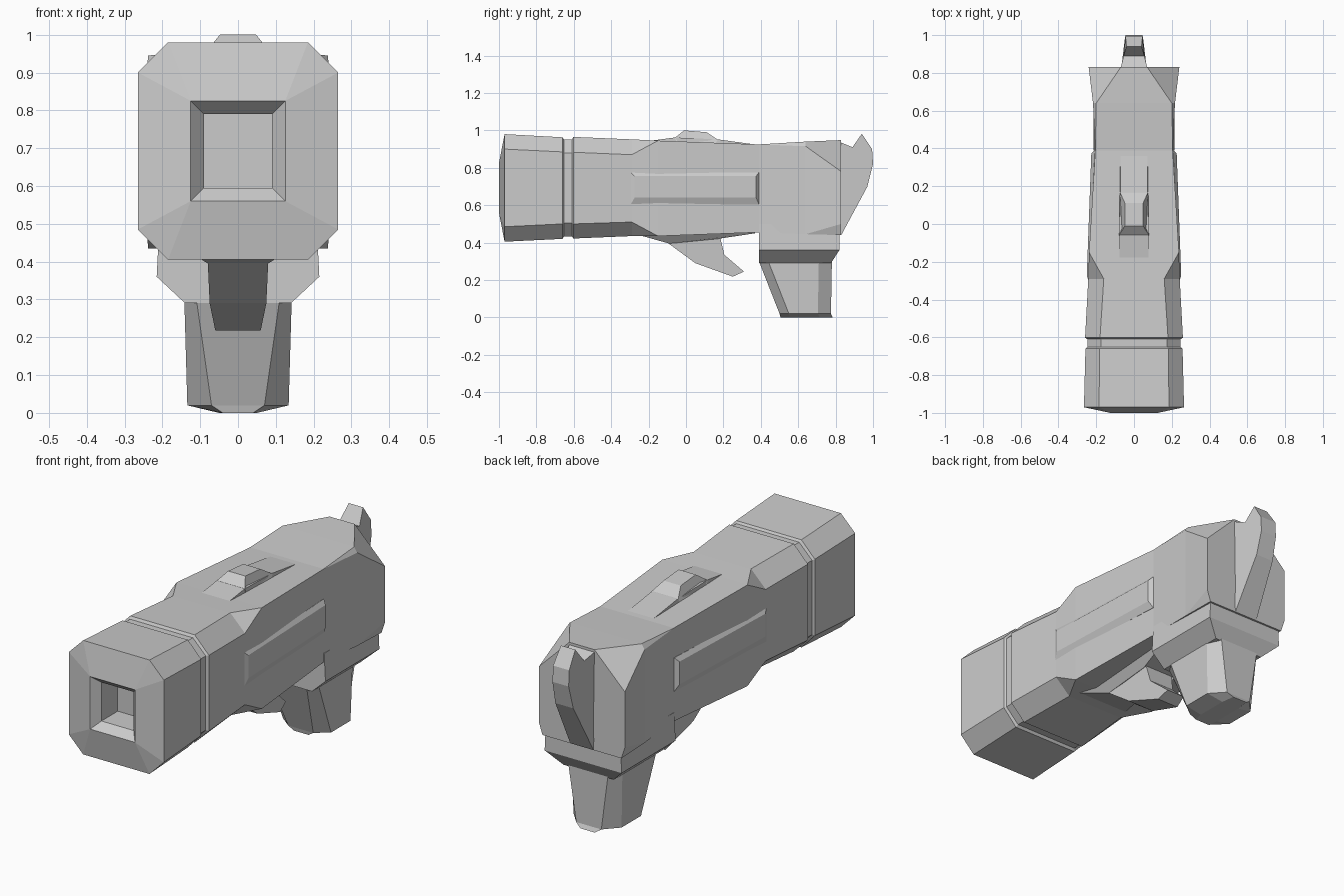
import bpy, bmesh


def finish(name, bm):
    bmesh.ops.remove_doubles(bm, verts=bm.verts, dist=0.0005)
    bmesh.ops.recalc_face_normals(bm, faces=bm.faces)
    mesh = bpy.data.meshes.new(name)
    bm.to_mesh(mesh)
    bm.free()
    obj = bpy.data.objects.new(name, mesh)
    bpy.context.collection.objects.link(obj)
    return obj


def loft(name, rings):
    """Skin a list of equal-length rings and cap both ends."""
    bm = bmesh.new()
    rows = [[bm.verts.new(p) for p in ring] for ring in rings]
    n = len(rows[0])
    for a, b in zip(rows, rows[1:]):
        for i in range(n):
            j = (i + 1) % n
            bm.faces.new((a[i], a[j], b[j], b[i]))
    bm.faces.new(rows[0])
    bm.faces.new(rows[-1])
    return finish(name, bm)


def octagon(hw, low, high, v0, vl, vh, v1):
    """Symmetric octagon; a square corner when low == hw and vl == v0."""
    half = [(low, v0), (hw, vl), (hw, vh), (high, v1)]
    return half + [(-u, v) for u, v in reversed(half)]


def slab(name, profile):
    """Side profile of (y, z, half width) spread to both sides."""
    return loft(name, [[(s * w, y, z) for y, z, w in profile] for s in (-1, 1)])


# main body, running from the bore floor out over the muzzle to the back
body = [
    (-0.83, 0.09, 0.09, 0.09, 0.595, 0.595, 0.79, 0.79),
    (-0.96, 0.09, 0.09, 0.09, 0.595, 0.595, 0.79, 0.79),
    (-1.00, 0.125, 0.125, 0.125, 0.56, 0.56, 0.825, 0.825),
    (-0.97, 0.265, 0.185, 0.185, 0.405, 0.485, 0.90, 0.98),
    (-0.66, 0.257, 0.182, 0.182, 0.42, 0.50, 0.885, 0.963),
    (-0.652, 0.247, 0.175, 0.175, 0.433, 0.505, 0.88, 0.952),
    (-0.61, 0.247, 0.175, 0.175, 0.433, 0.505, 0.88, 0.952),
    (-0.602, 0.259, 0.18, 0.18, 0.422, 0.50, 0.883, 0.965),
    (-0.29, 0.242, 0.16, 0.16, 0.435, 0.51, 0.87, 0.952),
    (-0.15, 0.238, 0.238, 0.238, 0.435, 0.435, 0.945, 0.945),
    (0.39, 0.205, 0.205, 0.205, 0.455, 0.455, 0.925, 0.925),
    (0.64, 0.217, 0.217, 0.20, 0.445, 0.445, 0.915, 0.94),
    (0.83, 0.24, 0.22, 0.07, 0.44, 0.50, 0.78, 0.948),
]
loft("body", [[(u, y, v) for u, v in octagon(*r)] for y, *r in body])

# lower receiver narrowing to the grip
receiver = [(0.50, 0.39, 0.82, 0.208), (0.36, 0.39, 0.82, 0.215),
            (0.29, 0.39, 0.775, 0.14)]
loft("receiver", [[(-w, a, z), (w, a, z), (w, b, z), (-w, b, z)]
                  for z, a, b, w in receiver])

# faceted grip
grip = [(0.30, 0.39, 0.78, 0.142, 0.11), (0.02, 0.50, 0.775, 0.134, 0.07),
        (0.0, 0.505, 0.785, 0.05, 0.04)]
loft("grip", [[(u, v, z) for u, v in
               octagon(w, f, f, a, a + 0.05, b - 0.07, b)]
              for z, a, b, w, f in grip])

# raised side panels with bevelled rims
for side, s in (("left", -1), ("right", 1)):
    outer = [(-0.295, 0.605), (0.39, 0.605), (0.39, 0.775), (-0.295, 0.775)]
    inner = [(-0.275, 0.64), (0.375, 0.64), (0.375, 0.755), (-0.275, 0.755)]
    loft(side + "_panel", [
        [(s * 0.19, y, z) for y, z in outer],
        [(s * (0.242 if y < 0 else 0.207), y, z) for y, z in outer],
        [(s * (0.25 if y < 0 else 0.226), y, z) for y, z in inner]])

# top rail and sight
slab("top_rail", [(-0.18, 0.946, 0.078), (-0.06, 0.962, 0.078),
                  (0.17, 0.952, 0.072), (0.36, 0.926, 0.072),
                  (0.30, 0.90, 0.072), (-0.15, 0.90, 0.078)])
slab("sight", [(-0.06, 0.96, 0.08), (-0.01, 1.0, 0.048), (0.11, 0.99, 0.048),
               (0.17, 0.95, 0.075), (0.15, 0.92, 0.075), (-0.04, 0.92, 0.08)])

# trigger with its tapered mount
slab("trigger_mount", [(-0.25, 0.44, 0.15), (-0.09, 0.395, 0.08),
                       (0.17, 0.42, 0.08), (0.37, 0.45, 0.13),
                       (0.35, 0.48, 0.14), (-0.2, 0.48, 0.15)])
slab("trigger", [(-0.10, 0.40, 0.08), (0.05, 0.29, 0.075), (0.25, 0.218, 0.06),
                 (0.31, 0.245, 0.05), (0.205, 0.335, 0.07), (0.18, 0.44, 0.08),
                 (-0.08, 0.44, 0.08)])

# hammer at the back
slab("hammer", [(0.80, 0.94, 0.075), (0.83, 0.935, 0.07), (0.89, 0.91, 0.055),
                (0.94, 0.982, 0.04), (0.995, 0.90, 0.045), (1.0, 0.82, 0.045),
                (0.97, 0.70, 0.05), (0.83, 0.44, 0.065), (0.80, 0.44, 0.07)])
